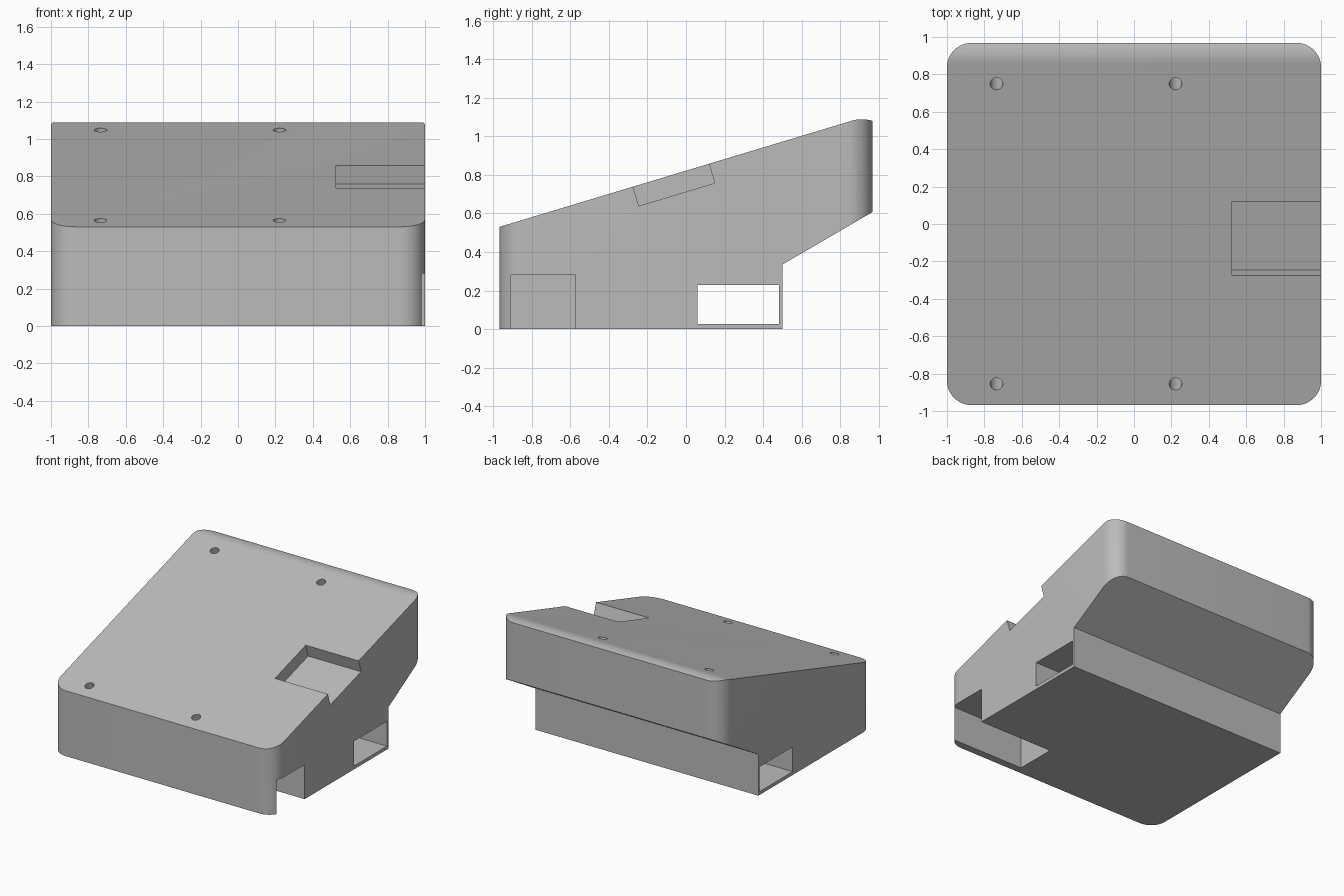
import bpy, bmesh, math
from mathutils import Matrix, Vector

cube = bpy.data.objects.get("Cube")
if cube:
    bpy.data.objects.remove(cube, do_unlink=True)

grey = bpy.data.materials.new("light_grey")
grey.use_nodes = True
grey.diffuse_color = (0.5, 0.5, 0.5, 1)
grey.node_tree.nodes["Principled BSDF"].inputs["Base Color"].default_value = (0.5, 0.5, 0.5, 1)


def prism(name, points, offset):
    """Extrude a flat polygon of 3D points along an offset vector."""
    bm = bmesh.new()
    face = bm.faces.new([bm.verts.new(p) for p in points])
    top = bmesh.ops.extrude_face_region(bm, geom=[face])["geom"]
    bmesh.ops.translate(bm, vec=offset, verts=[v for v in top if isinstance(v, bmesh.types.BMVert)])
    bmesh.ops.recalc_face_normals(bm, faces=bm.faces)
    mesh = bpy.data.meshes.new(name)
    bm.to_mesh(mesh)
    bm.free()
    mesh.materials.append(grey)
    obj = bpy.data.objects.new(name, mesh)
    bpy.context.collection.objects.link(obj)
    return obj


def side_prism(name, profile, x0, x1):
    """Extrude a (y, z) profile from x0 to x1."""
    return prism(name, [(x0, y, z) for y, z in profile], (x1 - x0, 0, 0))


def rect(y0, y1, z0, z1):
    return [(y0, z0), (y1, z0), (y1, z1), (y0, z1)]


def combine(target, tool, operation):
    tool.hide_render = True
    mod = target.modifiers.new(tool.name, "BOOLEAN")
    mod.operation, mod.solver, mod.object = operation, "EXACT", tool
    bpy.context.view_layer.objects.active = target
    bpy.ops.object.modifier_apply(modifier=mod.name)
    bpy.data.objects.remove(tool, do_unlink=True)


# Sloped side profile with a softened upper back edge and an undercut back
SLOPE = math.atan2(0.545, 1.81)
HALF_Y = 0.968


def top_z(y):
    return 0.53 + (y + 0.97) * math.tan(SLOPE)


crown = [(0.84, top_z(0.84)), (0.865, 1.083), (0.89, 1.088), (0.915, 1.089), (0.94, 1.087), (0.97, 1.08), (1.1, 1.06)]
profile = [(-1.1, 0), (0.5, 0), (0.5, 0.335), (1.1, 0.685)] + crown[::-1] + [(-1.1, top_z(-1.1))]
case = side_prism("sloped_case", profile, -1.2, 1.2)

# Rounded plan outline
RADIUS, STEPS = 0.13, 12
outline = []
for i, (sx, sy) in enumerate([(1, 1), (-1, 1), (-1, -1), (1, -1)]):
    for k in range(STEPS + 1):
        a = math.radians(90) * (i + k / STEPS)
        outline.append((sx * (1 - RADIUS) + RADIUS * math.cos(a),
                        sy * (HALF_Y - RADIUS) + RADIUS * math.sin(a), -0.5))
combine(case, prism("plan_outline", outline, (0, 0, 2)), "INTERSECT")

# Slot through the base, and the port notch in the side
combine(case, side_prism("cable_slot", rect(0.06, 0.483, 0.027, 0.228), -1.3, 1.3), "DIFFERENCE")
combine(case, side_prism("side_notch", rect(-0.907, -0.573, -0.2, 0.28), 0.335, 1.3), "DIFFERENCE")

# Recess square to the sloping top
along = Vector((0, math.cos(SLOPE), math.sin(SLOPE)))
normal = Vector((0, -math.sin(SLOPE), math.cos(SLOPE)))
floor_a = Vector((0.525, -0.245, top_z(-0.275) - 0.1))
floor_b = floor_a + along * 0.412
recess = [floor_a, floor_b, floor_b + normal * 0.4, floor_a + normal * 0.4]
combine(case, prism("top_recess", recess, (0.8, 0, 0)), "DIFFERENCE")

# Four screw holes square to the sloping top
for x in (-0.735, 0.222):
    for y in (-0.855, 0.75):
        centre = Vector((x, y, top_z(y))) + normal * 0.1
        ring = [centre + 0.034 * (Vector((1, 0, 0)) * math.cos(a) + along * math.sin(a))
                for a in (math.tau * k / 24 for k in range(24))]
        combine(case, prism("screw_hole", ring, normal * -0.37), "DIFFERENCE")

# Smooth the rounded corners, keep the edges crisp
bpy.ops.object.select_all(action="DESELECT")
case.select_set(True)
bpy.context.view_layer.objects.active = case
bpy.ops.object.shade_smooth_by_angle(angle=math.radians(25))
